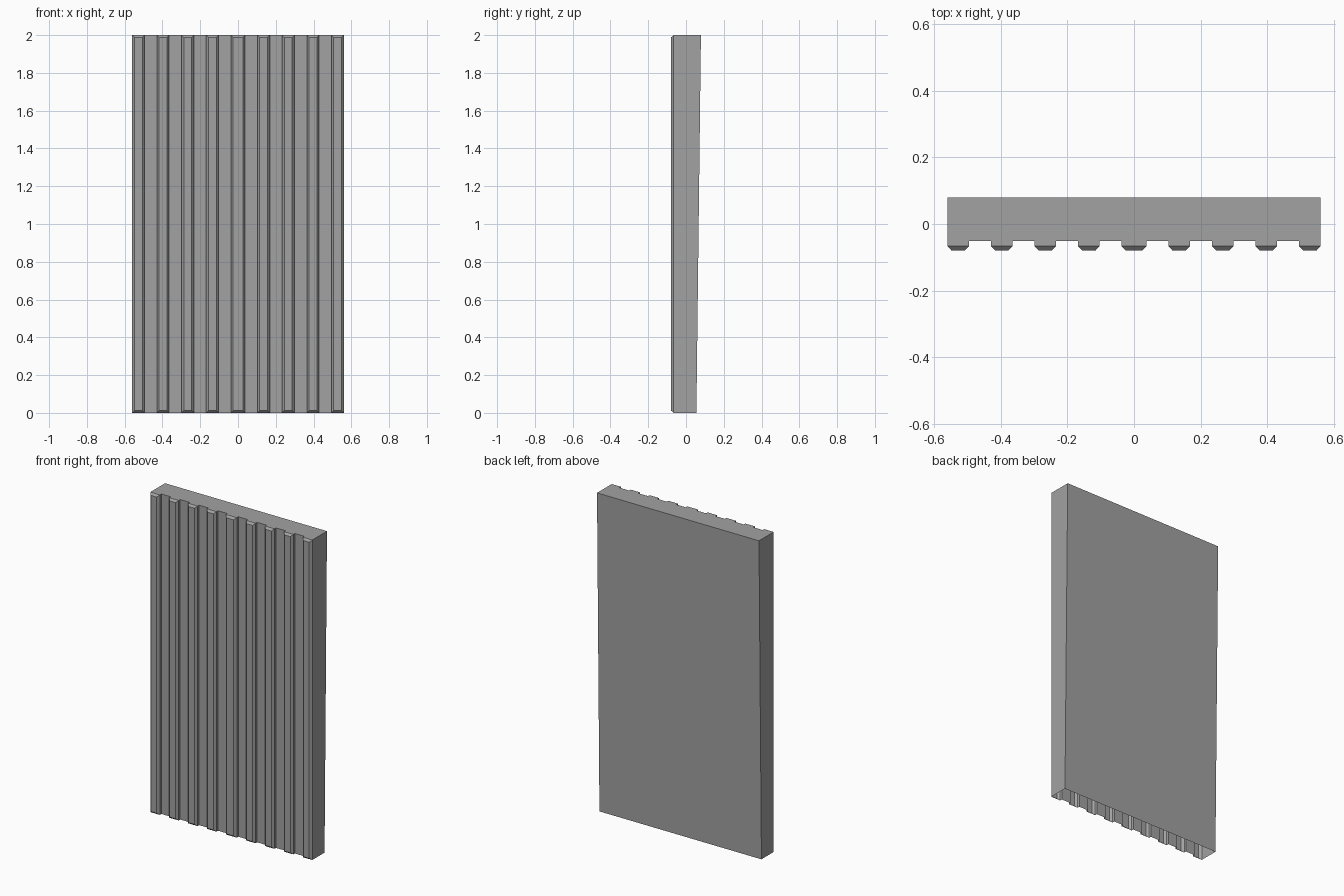
import bpy, bmesh

cube = bpy.data.objects.get("Cube")
if cube:
    bpy.data.objects.remove(cube, do_unlink=True)

HEIGHT = 2.0
HALF_WIDTH = 0.56
STRIP = 0.0653            # width of each rib and each groove
GROOVE_Y, RIB_Y, FRONT_Y = -0.051, -0.066, -0.079
BACK_BOTTOM, BACK_TOP = 0.055, 0.079
BEVEL = 0.012
RIBS = 9

# Plain grey material
grey = bpy.data.materials.new("panel grey")
grey.use_nodes = True
colour = (0.36, 0.36, 0.36, 1)
grey.diffuse_color = colour
grey.node_tree.nodes["Principled BSDF"].inputs["Base Color"].default_value = colour

# Ribbed front outline, running from -x to +x; the middle rib is a little wider
inner = [HALF_WIDTH - i * STRIP for i in range(RIBS)]
edges = [-x for x in inner] + inner[::-1]
outline = []
for i in range(RIBS):
    left, right = edges[2 * i], edges[2 * i + 1]
    rib = [(left, RIB_Y), (right, RIB_Y)]
    if i > 0:
        rib.insert(0, (left, GROOVE_Y))
    if i < RIBS - 1:
        rib.append((right, GROOVE_Y))
    outline += rib

# Shell: walls and top, open underneath, with the back leaning outward
bm = bmesh.new()
bottom = [bm.verts.new((x, y, 0)) for x, y in outline]
top = [bm.verts.new((x, y, HEIGHT)) for x, y in outline]
for x in (HALF_WIDTH, -HALF_WIDTH):
    bottom.append(bm.verts.new((x, BACK_BOTTOM, 0)))
    top.append(bm.verts.new((x, BACK_TOP, HEIGHT)))
count = len(bottom)
rib_faces = []
for i in range(count):
    j = (i + 1) % count
    face = bm.faces.new((bottom[i], bottom[j], top[j], top[i]))
    if all(abs(v.co.y - RIB_Y) < 0.001 for v in face.verts):
        rib_faces.append(face)
bm.faces.new(top)
bm.normal_update()

# Raised, bevelled rib fronts
bmesh.ops.inset_individual(bm, faces=rib_faces, thickness=BEVEL,
                           depth=RIB_Y - FRONT_Y, use_even_offset=True)
bm.normal_update()

mesh = bpy.data.meshes.new("ribbed_panel")
bm.to_mesh(mesh)
bm.free()
mesh.materials.append(grey)
panel = bpy.data.objects.new("ribbed_panel", mesh)
bpy.context.collection.objects.link(panel)
